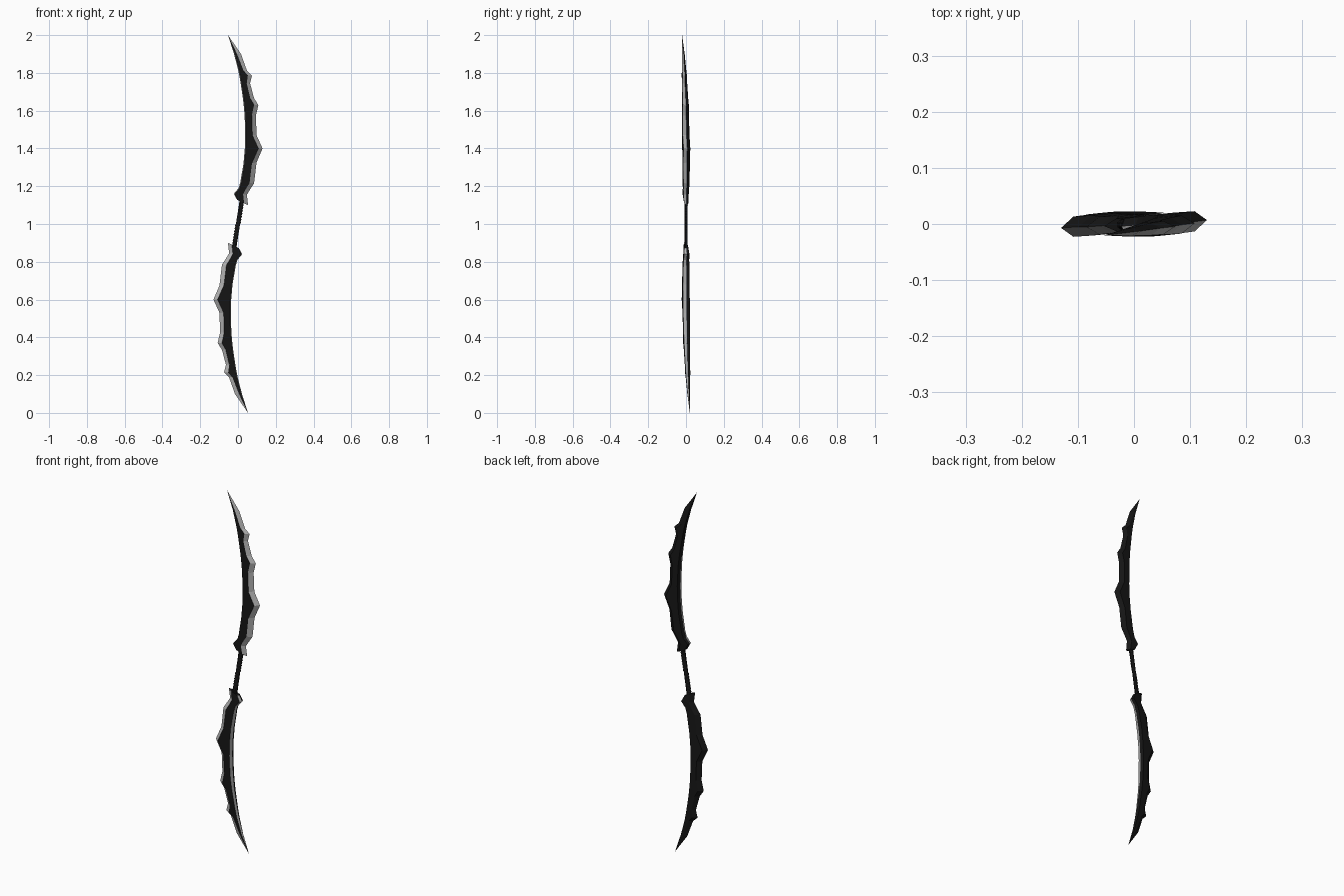
import bpy, bmesh, math
from mathutils import Vector

if "Cube" in bpy.data.objects:
    bpy.data.objects.remove(bpy.data.objects["Cube"])


def material(name, v):
    m = bpy.data.materials.new(name)
    m.diffuse_color = (v, v, v, 1)
    m.use_nodes = True
    m.node_tree.nodes["Principled BSDF"].inputs["Base Color"].default_value = m.diffuse_color
    return m


BLACK = material("black_metal", 0.008)
GREY = material("bare_edge", 0.45)


def place(x, y, z, flip):
    # half turn for the lower half, then the slight lean of the whole weapon
    if flip:
        x, z = -x, 2 - z
    return Vector((x, y + 0.1 * x - 0.015 * (z - 1), z))


def loft(name, rings, flip=False, tip=None, grey_sides=()):
    bm = bmesh.new()
    loops = [[bm.verts.new(place(*p, flip)) for p in r] for r in rings]
    n = len(loops[0])
    for a, b in zip(loops, loops[1:]):
        for j in range(n):
            f = bm.faces.new((a[j], a[(j + 1) % n], b[(j + 1) % n], b[j]))
            f.material_index = int(j in grey_sides)
    bm.faces.new(loops[0])
    if tip:
        v = bm.verts.new(place(*tip, flip))
        for j in range(n):
            f = bm.faces.new((loops[-1][j], loops[-1][(j + 1) % n], v))
            f.material_index = int(j in grey_sides)
    else:
        bm.faces.new(loops[-1])
    bmesh.ops.recalc_face_normals(bm, faces=bm.faces)
    me = bpy.data.meshes.new(name)
    bm.to_mesh(me)
    bm.free()
    me.materials.append(BLACK)
    me.materials.append(GREY)
    ob = bpy.data.objects.new(name, me)
    bpy.context.collection.objects.link(ob)
    return ob


# blade stations: outer x, z, inner x, z, edge bevel width, half thickness
STATIONS = [
    (0.053, 1.100, -0.005, 1.128, 0.023, 0.011),
    (0.047, 1.155, -0.022, 1.160, 0.020, 0.014),
    (0.062, 1.180, 0.003, 1.190, 0.022, 0.015),
    (0.085, 1.215, 0.012, 1.220, 0.024, 0.016),
    (0.098, 1.325, 0.029, 1.320, 0.024, 0.018),
    (0.130, 1.400, 0.036, 1.400, 0.022, 0.018),
    (0.098, 1.470, 0.038, 1.470, 0.022, 0.018),
    (0.095, 1.575, 0.035, 1.575, 0.022, 0.017),
    (0.108, 1.630, 0.030, 1.630, 0.023, 0.016),
    (0.085, 1.665, 0.026, 1.665, 0.020, 0.015),
    (0.064, 1.745, 0.014, 1.745, 0.018, 0.013),
    (0.074, 1.785, 0.007, 1.785, 0.022, 0.012),
    (0.048, 1.810, 0.002, 1.810, 0.018, 0.011),
    (0.016, 1.900, -0.021, 1.900, 0.021, 0.007),
]


def section(ox, oz, ix, iz, bw, t):
    # edge, front ridge, front spine, inner edge, back spine, back ridge
    o, i = Vector((ox, 0, oz)), Vector((ix, 0, iz))
    d = (i - o).normalized()
    b, c, y = o + d * bw, i - d * 0.005, Vector((0, t, 0))
    return [o, b - y, c - y, i, c + y, b + y]


for name, flip in (("upper_blade", False), ("lower_blade", True)):
    loft(name, [section(*s) for s in STATIONS], flip,
         tip=(-0.053, 0, 2.0), grey_sides=(0, 2))

# grip: slim S-curved handle with wrapped ridges on alternating sides
rings = []
N = 36
for k in range(N + 1):
    z = 0.86 + 0.28 * k / N
    s = (z - 1) / 0.14
    cx = 0.022 * s
    rib = 0.004 if k % 2 else 0
    w, h = 0.012, 0.0065 + 0.003 * abs(s) + rib * 0.25
    ring = []
    for j in range(8):
        a = math.tau * (j + 0.5) / 8
        ridge = rib if math.cos(a) * (s + 1e-6) > 0 else 0
        ring.append((cx + (w + ridge) * math.cos(a), h * math.sin(a), z))
    rings.append(ring)
loft("grip", rings)
